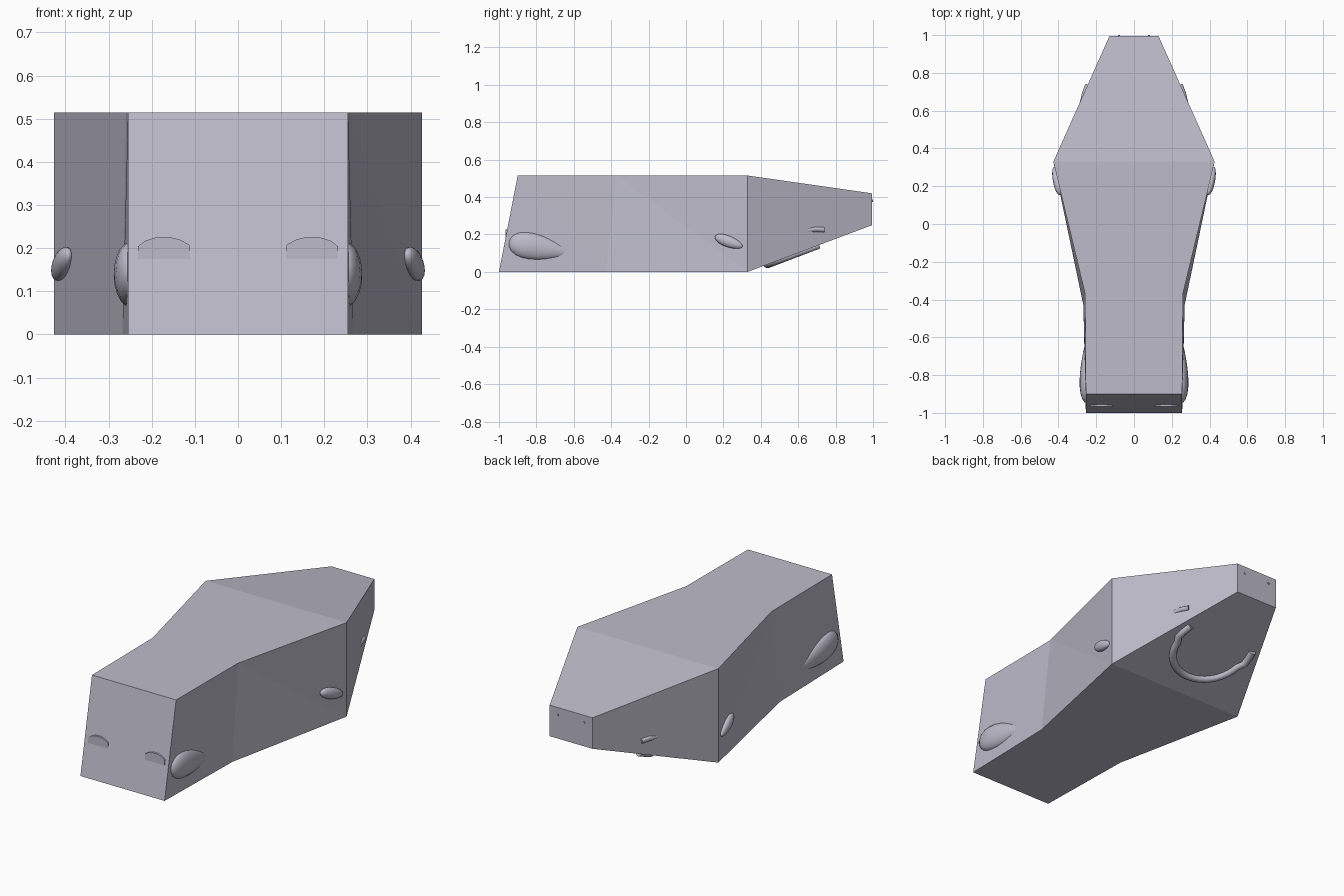
import bpy, bmesh, math
from mathutils import Matrix, Vector, Euler

old = bpy.data.objects.get("Cube")
if old:
    bpy.data.objects.remove(old, do_unlink=True)

COLOR = (0.51, 0.50, 0.59, 1.0)
mat = bpy.data.materials.new("lavender grey")
mat.use_nodes = True
mat.diffuse_color = COLOR
bsdf = next(n for n in mat.node_tree.nodes if n.type == 'BSDF_PRINCIPLED')
bsdf.inputs["Base Color"].default_value = COLOR
bsdf.inputs["Roughness"].default_value = 0.7


def finish(name, bm, mirror=True, smooth=False):
    """Turn a bmesh into an object, mirrored across x when asked."""
    bmesh.ops.recalc_face_normals(bm, faces=bm.faces)
    mesh = bpy.data.meshes.new(name)
    bm.to_mesh(mesh)
    bm.free()
    mesh.materials.append(mat)
    obj = bpy.data.objects.new(name, mesh)
    bpy.context.collection.objects.link(obj)
    if smooth:
        bpy.ops.object.select_all(action='DESELECT')
        obj.select_set(True)
        bpy.context.view_layer.objects.active = obj
        bpy.ops.object.shade_smooth_by_angle(angle=math.radians(45))
    if mirror:
        mod = obj.modifiers.new("Mirror", 'MIRROR')
        mod.use_axis[0] = True
        mod.use_mirror_merge = False
    return obj


def bulge(name, center, radii, rot, taper):
    """Ellipsoid narrowed towards its rear end."""
    bm = bmesh.new()
    bmesh.ops.create_uvsphere(bm, u_segments=20, v_segments=12, radius=1)
    for v in bm.verts:
        v.co = Matrix.Rotation(math.pi / 2, 3, 'X') @ v.co
        f = 1 - taper * (v.co.y + 0.3)
        v.co.x *= f
        v.co.z *= f
    angles = Euler([math.radians(a) for a in rot]).to_matrix().to_4x4()
    bm.transform(Matrix.Translation(center) @ angles @ Matrix.Diagonal((*radii, 1)))
    return finish(name, bm, smooth=True)


def tube(bm, points, radius, sides=10):
    """Round tube swept through the points with flat ends."""
    rings = []
    for i, p in enumerate(points):
        d = points[min(i + 1, len(points) - 1)] - points[max(i - 1, 0)]
        q = d.to_track_quat('Z', 'Y')
        rings.append([bm.verts.new(p + q @ Vector((radius * math.cos(a), radius * math.sin(a), 0)))
                      for a in (math.tau * k / sides for k in range(sides))])
    for a, b in zip(rings, rings[1:]):
        for k in range(sides):
            n = (k + 1) % sides
            bm.faces.new((a[k], a[n], b[n], b[k]))
    bm.faces.new(rings[0])
    bm.faces.new(rings[-1])


# Faceted body: (bottom half width, y, z), (top half width, y, z) per section
sections = [((0.255, -1.0, 0), (0.255, -0.9, 0.515)),
            ((0.268, -0.43, 0), (0.259, -0.37, 0.515)),
            ((0.427, 0.33, 0), (0.427, 0.33, 0.515)),
            ((0.13, 0.995, 0.25), (0.13, 0.995, 0.42))]
bm = bmesh.new()
rings = []
for (bw, by, bz), (tw, ty, tz) in sections:
    rings.append([bm.verts.new(c) for c in
                  ((-bw, by, bz), (bw, by, bz), (tw, ty, tz), (-tw, ty, tz))])
for a, b in zip(rings, rings[1:]):
    bm.faces.new((a[0], a[1], b[1], b[0]))
    bm.faces.new((a[3], a[2], b[2], b[3]))
    for low, top in ((0, 3), (1, 2)):
        bm.faces.new((a[low], a[top], b[low]))
        bm.faces.new((a[top], b[top], b[low]))
bm.faces.new(rings[0])
bm.faces.new(rings[-1])
finish("body", bm, mirror=False)

# Swellings on the sides
bulge("front_side_bulge", (0.25, -0.785, 0.13), (0.04, 0.165, 0.076), (-10, 0, 0), 0.38)
bulge("rear_side_bulge", (0.408, 0.228, 0.162), (0.022, 0.08, 0.031), (-20, 0, -12), 0.1)

# Upright arched ledges on the sloping front
bm = bmesh.new()
arch = [(0.11, 0.15), (0.113, 0.208), (0.135, 0.22), (0.16, 0.226),
        (0.19, 0.225), (0.215, 0.217), (0.232, 0.204), (0.232, 0.15)]
face = bm.faces.new([bm.verts.new((x, -0.966, z)) for x, z in arch])
ext = bmesh.ops.extrude_face_region(bm, geom=[face])["geom"]
bmesh.ops.translate(bm, vec=(0, 0.03, 0),
                    verts=[g for g in ext if isinstance(g, bmesh.types.BMVert)])
finish("front_ledge", bm)

# Short rods on the rear taper
bm = bmesh.new()
tube(bm, [Vector((0.272, 0.645, 0.222)), Vector((0.262, 0.69, 0.228)),
          Vector((0.244, 0.737, 0.225))], 0.014)
finish("side_rod", bm, smooth=True)

# U-shaped tube lying on the underside slope
bm = bmesh.new()
path = []
for i in range(25):
    a = math.radians(-20 + 220 * i / 24)
    x = 0.205 * math.cos(a)
    y = 0.62 - 0.185 * math.sin(a) if math.sin(a) > 0 else 0.62 - 0.26 * math.sin(a)
    path.append(Vector((x * (1.09 if math.sin(a) < 0 else 1), y, 0.25 * (y - 0.33) / 0.665)))
tube(bm, path, 0.02)
finish("underside_arc", bm, mirror=False, smooth=True)

# Two tiny studs on the rear end
bm = bmesh.new()
tube(bm, [Vector((0.08, 0.985, 0.38)), Vector((0.08, 1.0, 0.38))], 0.006)
finish("rear_stud", bm)
